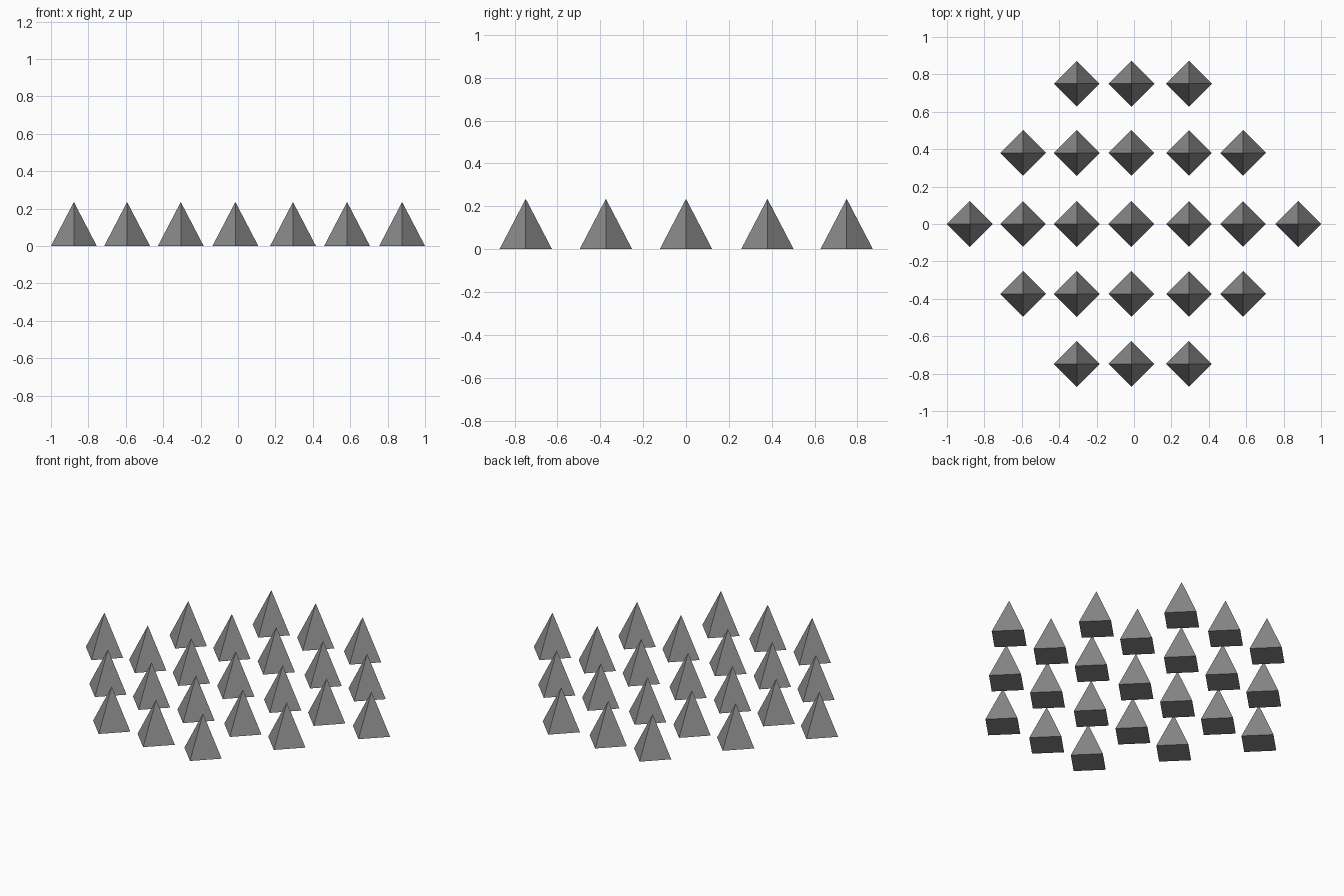
import bpy

if "Cube" in bpy.data.objects:
    bpy.data.objects.remove(bpy.data.objects["Cube"])

RADIUS, HEIGHT = 0.1225, 0.235

# Column positions along x, and rows as (y, first column, last column)
columns = [-0.8775, -0.593, -0.306, -0.014, 0.294, 0.583, 0.8775]
rows = [(-0.748, 2, 4), (-0.374, 1, 5), (0.0, 0, 6), (0.38, 1, 5), (0.75, 2, 4)]

# Dark grey finish
dark = bpy.data.materials.new("dark_grey")
dark.diffuse_color = (0.25, 0.25, 0.25, 1)
dark.use_nodes = True
dark.node_tree.nodes["Principled BSDF"].inputs["Base Color"].default_value = dark.diffuse_color


def add_spike(x, y, name):
    """Four-sided pyramid with corners on the x and y axes."""
    bpy.ops.mesh.primitive_cone_add(vertices=4, radius1=RADIUS, radius2=0,
                                    depth=HEIGHT, location=(x, y, HEIGHT / 2))
    spike = bpy.context.object
    spike.name = name
    spike.data.materials.append(dark)


# Hexagonal field of pyramid spikes
for r, (y, first, last) in enumerate(rows):
    for c in range(first, last + 1):
        add_spike(columns[c], y, f"spike_row{r + 1}_col{c + 1}")
